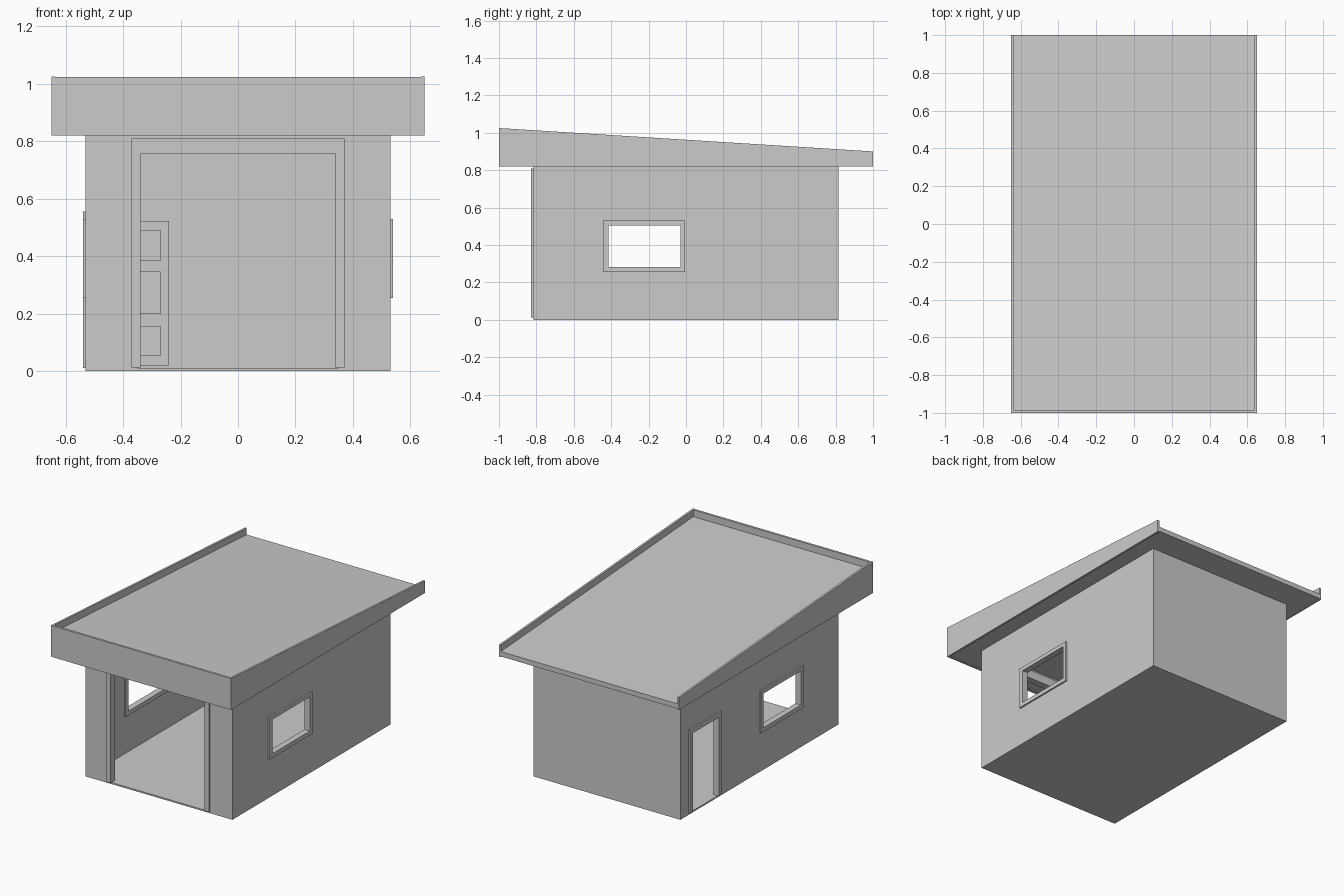
import bpy, bmesh
from mathutils import Vector

if "Cube" in bpy.data.objects:
    bpy.data.objects.remove(bpy.data.objects["Cube"])


def finish(name, bm):
    bmesh.ops.recalc_face_normals(bm, faces=bm.faces)
    me = bpy.data.meshes.new(name)
    bm.to_mesh(me)
    bm.free()
    ob = bpy.data.objects.new(name, me)
    bpy.context.collection.objects.link(ob)
    return ob


def box(name, lo, hi):
    bm = bmesh.new()
    bmesh.ops.create_cube(bm, size=1)
    for v in bm.verts:
        v.co = Vector([lo[i] if v.co[i] < 0 else hi[i] for i in range(3)])
    return finish(name, bm)


def prism_x(name, profile, x0, x1):
    """Extrude a (y, z) profile along x."""
    bm = bmesh.new()
    f = bm.faces.new([bm.verts.new((x0, y, z)) for y, z in profile])
    r = bmesh.ops.extrude_face_region(bm, geom=[f])
    vs = [e for e in r["geom"] if isinstance(e, bmesh.types.BMVert)]
    bmesh.ops.translate(bm, verts=vs, vec=(x1 - x0, 0, 0))
    return finish(name, bm)


def frame(name, outer, inner, axis, d0, d1, closed):
    """Rim between two (horizontal, z) outlines, from d0 to d1 along axis."""
    def place(p):
        return (d0, p[0], p[1]) if axis == 0 else (p[0], d0, p[1])
    bm = bmesh.new()
    o = [bm.verts.new(place(p)) for p in outer]
    n = [bm.verts.new(place(p)) for p in inner]
    k = len(o)
    for i in range(k if closed else k - 1):
        j = (i + 1) % k
        bm.faces.new((o[i], o[j], n[j], n[i]))
    r = bmesh.ops.extrude_face_region(bm, geom=bm.faces[:])
    vs = [e for e in r["geom"] if isinstance(e, bmesh.types.BMVert)]
    vec = Vector((0, 0, 0))
    vec[axis] = d1 - d0
    bmesh.ops.translate(bm, verts=vs, vec=vec)
    return finish(name, bm)


def rect(a0, a1, z0, z1):
    return [(a0, z0), (a0, z1), (a1, z1), (a1, z0)]


def cut(ob, lo, hi):
    c = box("cutter", lo, hi)
    c.hide_render = True
    m = ob.modifiers.new("cut", 'BOOLEAN')
    m.operation, m.solver, m.object = 'DIFFERENCE', 'EXACT', c
    bpy.context.view_layer.objects.active = ob
    bpy.ops.object.modifier_apply(modifier=m.name)
    bpy.data.objects.remove(c)


# Walls and floor: hollow shell with openings
W, T = 0.53, 0.02
walls = box("walls_and_floor", (-W, -0.815, 0), (W, 0.815, 0.825))
cut(walls, (-W + T, -0.815 + T, 0.01), (W - T, 0.815 - T, 1))
cut(walls, (-0.35, -0.9, 0.01), (0.35, -0.7, 0.77))         # vehicle entrance
cut(walls, (-0.6, -0.43, 0.27), (0.6, -0.02, 0.515))        # both windows
cut(walls, (-0.6, 0.42, 0.01), (-0.45, 0.71, 0.535))        # side door

# Frames around the openings
frame("entrance_frame", rect(-0.37, 0.37, 0.012, 0.81),
      rect(-0.34, 0.34, 0.012, 0.755), 1, -0.83, -0.785, False)
for side, s in (("left", -1), ("right", 1)):
    frame(side + "_window_frame", rect(-0.445, -0.005, 0.255, 0.53),
          rect(-0.415, -0.03, 0.282, 0.505), 0, s * 0.50, s * 0.54, True)
frame("side_door_frame", rect(0.40, 0.73, 0.01, 0.555),
      rect(0.43, 0.70, 0.01, 0.525), 0, -0.54, -0.50, False)

# Side door leaf, swung open inwards, with three recessed panels per face
leaf = box("side_door", (-0.51, 0.675, 0.02), (-0.24, 0.70, 0.522))
for z0, z1 in ((0.055, 0.155), (0.20, 0.345), (0.385, 0.49)):
    cut(leaf, (-0.48, 0.66, z0), (-0.27, 0.682, z1))
    cut(leaf, (-0.48, 0.693, z0), (-0.27, 0.72, z1))

# Sloping roof with a flat soffit
prism_x("roof", [(-0.99, 0.825), (1, 0.825), (1, 0.857), (-0.99, 0.98)],
        -0.64, 0.64)

# Fascia boards: tapering sides and a straight front
for side, s in (("left", -1), ("right", 1)):
    prism_x(side + "_fascia",
            [(-1, 0.82), (1, 0.82), (1, 0.9), (-1, 1.025)], s * 0.637, s * 0.65)
box("front_fascia", (-0.637, -1, 0.82), (0.637, -0.985, 1.024))
